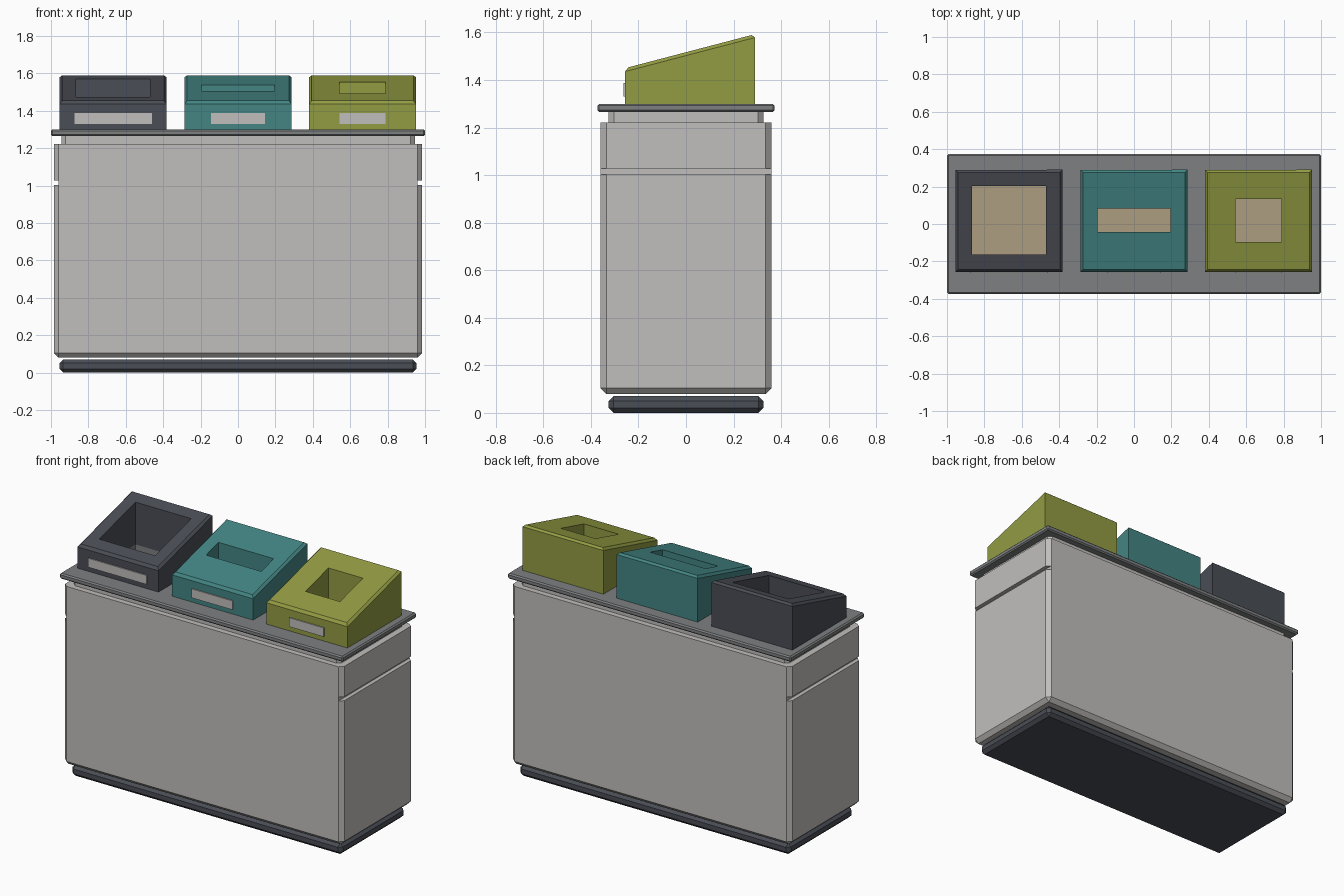
import bpy, bmesh
from mathutils import Vector

old = bpy.data.objects.get("Cube")
if old:
    bpy.data.objects.remove(old, do_unlink=True)


def material(name, rgb):
    m = bpy.data.materials.new(name)
    m.use_nodes = True
    m.diffuse_color = (*rgb, 1)
    m.node_tree.nodes["Principled BSDF"].inputs["Base Color"].default_value = (*rgb, 1)
    return m


light_grey = material("light grey", (0.53, 0.52, 0.505))
mid_grey = material("mid grey", (0.21, 0.215, 0.22))
dark = material("dark slate", (0.068, 0.075, 0.092))
teal = material("teal", (0.056, 0.235, 0.23))
olive = material("olive green", (0.29, 0.33, 0.055))
tan = material("tan", (0.42, 0.34, 0.22))


def box(name, x, y, z, mat, bevel=0, pick=None, back_rise=0):
    """Box between (min, max) pairs; bevels the edges chosen by pick(a, b)."""
    bm = bmesh.new()
    bmesh.ops.create_cube(bm, size=1)
    for v in bm.verts:
        top_back = v.co.z > 0 and v.co.y > 0
        v.co = Vector([r[0] if c < 0 else r[1] for c, r in zip(v.co, (x, y, z))])
        if top_back:
            v.co.z += back_rise
    if bevel:
        edges = [e for e in bm.edges if not pick or pick(*(v.co for v in e.verts))]
        bmesh.ops.bevel(bm, geom=edges, offset=bevel, segments=1, affect="EDGES")
    me = bpy.data.meshes.new(name)
    bm.to_mesh(me)
    bm.free()
    me.materials.append(mat)
    ob = bpy.data.objects.new(name, me)
    bpy.context.collection.objects.link(ob)
    return ob


def cut(ob, x, y, z):
    """Subtract a box from an object and discard the cutter."""
    cutter = box("cutter", x, y, z, ob.data.materials[0])
    cutter.hide_render = True
    mod = ob.modifiers.new("cut", "BOOLEAN")
    mod.operation = "DIFFERENCE"
    mod.solver = "EXACT"
    mod.object = cutter
    bpy.context.view_layer.objects.active = ob
    bpy.ops.object.modifier_apply(modifier=mod.name)
    bpy.data.objects.remove(cutter, do_unlink=True)


def around(half, middle=0):
    return (middle - half, middle + half)


def upright(a, b):
    return abs(a.z - b.z) > 0.01


def upright_or_bottom(a, b):
    return min(a.z, b.z) < 0.1


# Plinth
box("plinth", around(0.955), around(0.325), (0, 0.07), dark, 0.02, upright_or_bottom)

# Hollow cabinet with a groove across each end
body = box("cabinet_body", around(0.985), around(0.36), (0.08, 1.222),
           light_grey, 0.025, upright_or_bottom)
for side in (-1, 1):
    cut(body, around(0.025, side * 0.985), around(0.5), (1.003, 1.028))
cut(body, around(0.9), around(0.28), (0.12, 1.4))
box("cabinet_floor", around(0.9), around(0.28), (0.12, 0.13), tan)

# Recessed neck below the worktop
neck = box("neck", around(0.945), around(0.325), (1.222, 1.266), light_grey, 0.022, upright)
cut(neck, around(0.9), around(0.28), (1.1, 1.4))

# Worktop
worktop = box("worktop", around(1), around(0.373), (1.265, 1.3), mid_grey, 0.008)

# Three sloped hoods, each with its own opening and front plate
hoods = [
    ("dark", -0.668, dark, 0.197, 0.183, 0.207),
    ("teal", 0, teal, 0.195, 0.063, 0.145),
    ("olive", 0.666, olive, 0.122, 0.116, 0.123),
]
for label, cx, mat, hole_x, hole_y, plate in hoods:
    hood = box(label + "_hood", around(0.286, cx), (-0.256, 0.29), (1.3, 1.45), mat,
               0.014, lambda a, b: min(a.z, b.z) > 1.4, back_rise=0.143)
    opening = (around(hole_x, cx), around(hole_y, 0.019), (1.2, 1.8))
    cut(hood, *opening)
    cut(worktop, *opening)
    box(label + "_plate", around(plate, cx), (-0.263, -0.255), (1.33, 1.387), light_grey)
